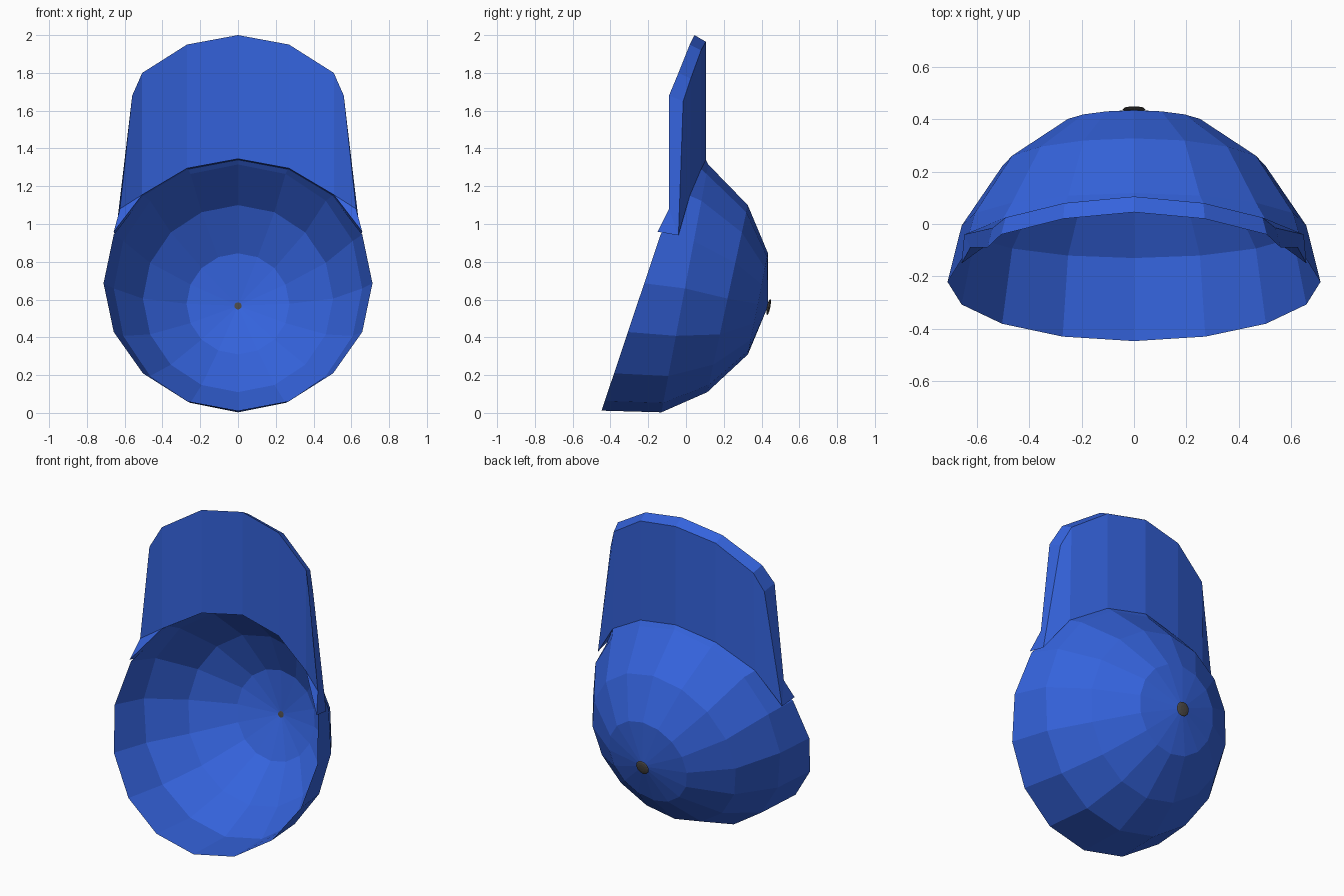
import bpy, bmesh, math
from mathutils import Matrix, Vector

if "Cube" in bpy.data.objects:
    bpy.data.objects.remove(bpy.data.objects["Cube"])


def material(name, rgb):
    m = bpy.data.materials.new(name)
    m.diffuse_color = (*rgb, 1)
    m.use_nodes = True
    m.node_tree.nodes["Principled BSDF"].inputs["Base Color"].default_value = m.diffuse_color
    return m


def make_object(name, bm, mat):
    me = bpy.data.meshes.new(name)
    bmesh.ops.recalc_face_normals(bm, faces=bm.faces)
    bm.to_mesh(me)
    bm.free()
    me.materials.append(mat)
    ob = bpy.data.objects.new(name, me)
    bpy.context.collection.objects.link(ob)
    return ob


blue = material("blue_cloth", (0.035, 0.125, 0.72))
dark = material("dark_button", (0.07, 0.065, 0.06))

# Crown: tilted 16-sided half dome, one open sheet
SIDES, R = 16, 0.712
# each ring: (y, z) of its top and bottom points
rings = [((0.434, 0.845), (0.328, 0.31)),
         ((0.327, 1.10), (0.113, 0.11)),
         ((0.118, 1.315), (-0.13, 0.003)),
         ((0.005, 1.36), (-0.447, 0.012))]
# rim points pulled back to meet the brim
brim_joint = {0: (0, 0.105, 1.34), 1: (0.265, 0.08, 1.29), 2: (0.5, 0.02, 1.15)}
bm = bmesh.new()
apex = bm.verts.new((0, 0.435, 0.567))
loops = []
for i, (top, bot) in enumerate(rings):
    radius = R * math.sin(math.pi / 8 * (i + 1))
    loop = []
    for k in range(SIDES):
        a = math.tau * k / SIDES
        t = (1 + math.cos(a)) / 2
        co = Vector((radius * math.sin(a),
                     bot[0] + (top[0] - bot[0]) * t,
                     bot[1] + (top[1] - bot[1]) * t))
        near = min(k, SIDES - k)
        if i == 3 and near in brim_joint:
            x, y, z = brim_joint[near]
            co = Vector((x if k < 8 else -x, y, z))
        loop.append(bm.verts.new(co))
    loops.append(loop)
for k in range(SIDES):
    n = (k + 1) % SIDES
    bm.faces.new((apex, loops[0][k], loops[0][n]))
    for a, b in zip(loops, loops[1:]):
        bm.faces.new((a[k], b[k], b[n], a[n]))
make_object("crown", bm, blue)

# Brim: curved upright slab, half outline mirrored across x
# columns run from the middle to the side: (top point, bottom point)
front = [((0, 0.045, 2.0), (0, 0.045, 1.345)),
         ((0.27, 0.02, 1.95), (0.27, 0.02, 1.295)),
         ((0.507, -0.04, 1.80), (0.507, -0.04, 1.155)),
         ((0.56, -0.09, 1.68), (0.625, -0.09, 1.08))]
back = [((0, 0.105, 1.965), (0, 0.105, 1.34)),
        ((0.265, 0.08, 1.92), (0.265, 0.08, 1.29)),
        ((0.49, 0.025, 1.77), (0.5, 0.02, 1.15)),
        ((0.54, -0.015, 1.65), (0.648, -0.04, 0.94))]
# rim point of the crown where each brim side tapers out
rim = Vector((0.658, -0.15, 0.959))


def mirrored(cols):
    left = [tuple((-x, y, z) for x, y, z in c) for c in reversed(cols[1:])]
    return left + cols


bm = bmesh.new()
F, B = ([[bm.verts.new(p) for p in c] for c in mirrored(s)] for s in (front, back))
for i in range(len(F) - 1):
    j = i + 1
    bm.faces.new((F[i][0], F[i][1], F[j][1], F[j][0]))
    bm.faces.new((B[i][0], B[j][0], B[j][1], B[i][1]))
    bm.faces.new((F[i][0], F[j][0], B[j][0], B[i][0]))
    if 0 < i < len(F) - 2:
        bm.faces.new((F[i][1], F[j][1], B[j][1], B[i][1]))
# sides of the slab, each closed down onto the crown's rim
for s, i, j in ((-1, 0, 1), (1, -1, -2)):
    tip = bm.verts.new((rim.x * s, rim.y, rim.z))
    bm.faces.new((F[i][0], F[i][1], B[i][1], B[i][0]))
    bm.faces.new((F[i][1], tip, B[i][1]))
    bm.faces.new((F[i][1], F[j][1], tip))
    bm.faces.new((F[j][1], B[j][1], tip))
    bm.faces.new((B[j][1], B[i][1], tip))
make_object("brim", bm, blue)

# Button: small flattened ball on the crown's apex, tilted with it
bm = bmesh.new()
bmesh.ops.create_uvsphere(
    bm, u_segments=12, v_segments=6, radius=0.044,
    matrix=Matrix.Translation((0, 0.4375, 0.56))
    @ Matrix.Rotation(math.radians(-101), 4, 'X')
    @ Matrix.Diagonal((1, 1, 0.2, 1)))
make_object("button", bm, dark)
